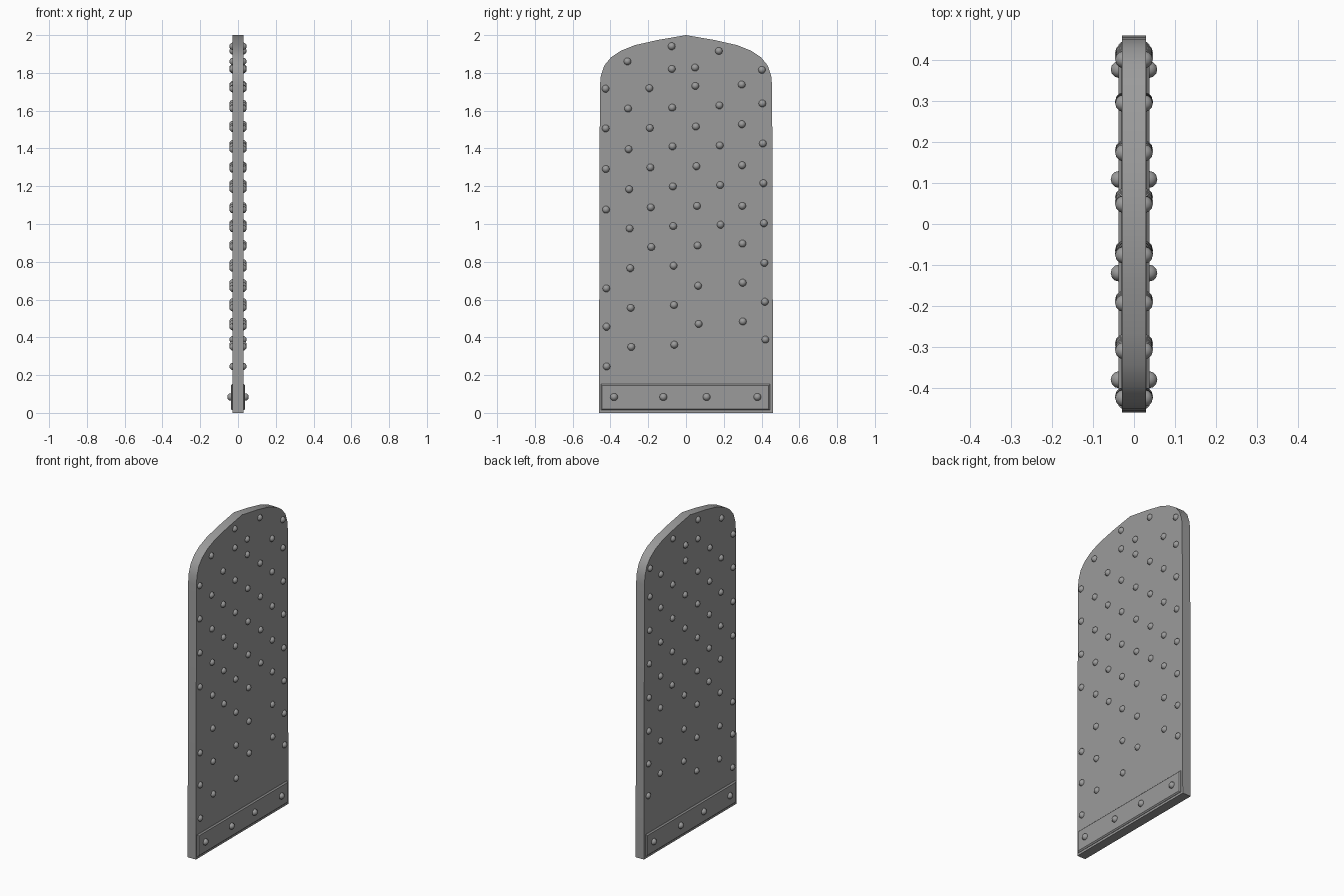
import bpy, bmesh
from mathutils import Matrix
from math import pi, radians

if "Cube" in bpy.data.objects:
    bpy.data.objects.remove(bpy.data.objects["Cube"])

HALF = 0.029      # half thickness of the slab
R = 0.021         # stud radius

# Dark grey iron-like finish shared by all parts
grey = bpy.data.materials.new("dark_grey")
grey.diffuse_color = (0.33, 0.33, 0.33, 1)
grey.use_nodes = True
grey.node_tree.nodes["Principled BSDF"].inputs["Base Color"].default_value = grey.diffuse_color


def finish(bm, name):
    bmesh.ops.recalc_face_normals(bm, faces=bm.faces)
    me = bpy.data.meshes.new(name)
    bm.to_mesh(me)
    bm.free()
    me.materials.append(grey)
    ob = bpy.data.objects.new(name, me)
    bpy.context.collection.objects.link(ob)
    return ob


# Door slab: arched outline mirrored about y = 0 and extruded along x
half = [(0.461, 0), (0.456, 1.73), (0.451, 1.785), (0.432, 1.84), (0.397, 1.882),
        (0.345, 1.917), (0.27, 1.947), (0.15, 1.974)]
outline = half + [(0, 2.0)] + [(-y, z) for y, z in reversed(half)]
bm = bmesh.new()
face = bm.faces.new([bm.verts.new((-HALF, y, z)) for y, z in outline])
ext = bmesh.ops.extrude_face_region(bm, geom=[face])
bmesh.ops.translate(bm, vec=(2 * HALF, 0, 0),
                    verts=[v for v in ext["geom"] if isinstance(v, bmesh.types.BMVert)])
slab = finish(bm, "door_slab")
bpy.context.view_layer.objects.active = slab
slab.select_set(True)
bpy.ops.object.shade_smooth_by_angle(angle=radians(30))

# Kick plates: thin bevelled strips on both faces
for side, label in ((1, "right"), (-1, "left")):
    bm = bmesh.new()
    bmesh.ops.create_cube(bm, size=1)
    bmesh.ops.scale(bm, vec=(0.018, 0.896, 0.138), verts=bm.verts)
    bmesh.ops.translate(bm, vec=(side * 0.029, -0.003, 0.083), verts=bm.verts)
    rim = [e for e in bm.edges if all(v.co.x * side > 0.03 for v in e.verts)]
    bmesh.ops.bevel(bm, geom=rim, offset=0.007, segments=1, affect='EDGES')
    finish(bm, "kick_plate_" + label)


# Studs: half-buried round heads, mirrored on both faces
def add_studs(name, points, x):
    bm = bmesh.new()
    for y, z in points:
        for side in (1, -1):
            m = (Matrix.Translation((side * x, y + 0.002, z - 0.004))
                 @ Matrix.Rotation(pi / 2, 4, 'Y'))
            bmesh.ops.create_uvsphere(bm, u_segments=10, v_segments=6, radius=R, matrix=m)
    for f in bm.faces:
        f.smooth = True
    return finish(bm, name)


# Each column leans slightly: (y at top, y at bottom, stud heights)
columns = [
    (-0.428, -0.422, [1.72, 1.51, 1.295, 1.08, 0.663, 0.46, 0.25]),
    (-0.312, -0.292, [1.865, 1.615, 1.40, 1.188, 0.98, 0.77, 0.56, 0.353]),
    (-0.196, -0.186, [1.723, 1.512, 1.303, 1.092, 0.882]),
    (-0.078, -0.064, [1.945, 1.825, 1.62, 1.415, 1.203, 0.993, 0.783, 0.575, 0.365]),
    (0.046, 0.065, [1.832, 1.735, 1.52, 1.31, 1.10, 0.89, 0.677, 0.475]),
    (0.172, 0.181, [1.92, 1.632, 1.42, 1.21, 1.0]),
    (0.293, 0.299, [1.742, 1.532, 1.315, 1.10, 0.90, 0.693, 0.488]),
    (0.400, 0.418, [1.82, 1.642, 1.43, 1.22, 1.008, 0.798, 0.592, 0.392]),
]
points = []
for top, bottom, heights in columns:
    for z in heights:
        t = (heights[0] - z) / (heights[0] - heights[-1])
        points.append((top + (bottom - top) * t, z))
add_studs("door_studs", points, 0.025)
add_studs("kick_plate_studs", [(y, 0.088) for y in (-0.383, -0.122, 0.107, 0.376)], 0.036)
